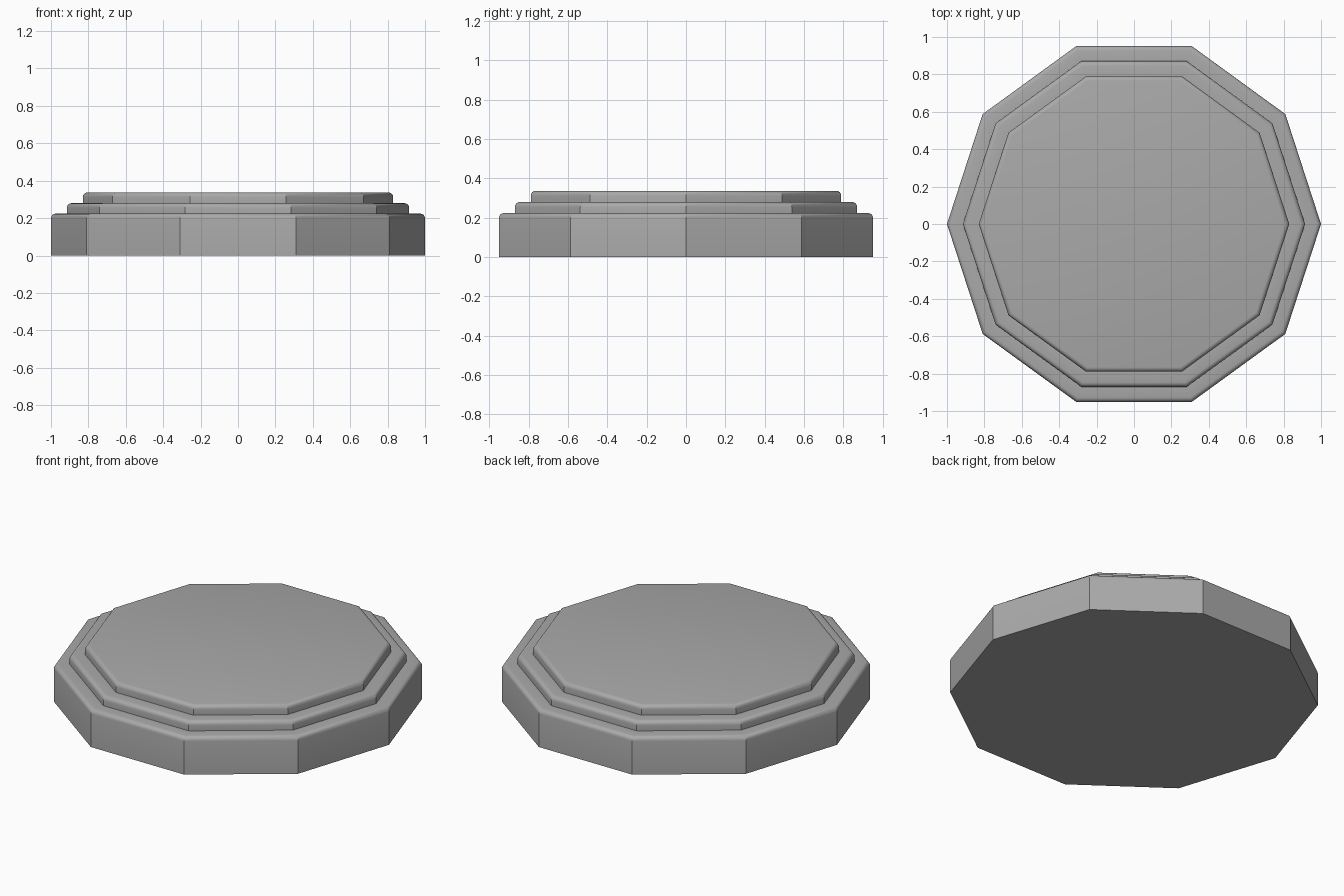
import bpy
import bmesh
import math

SIDES = 10
ROUNDING = 0.025
BEVEL_STEPS = 4
# Corner radius and top height of each tier, lowest first
TIERS = [(1.0, 0.224), (0.915, 0.28), (0.83, 0.337)]

cube = bpy.data.objects.get("Cube")
if cube:
    bpy.data.objects.remove(cube, do_unlink=True)

# Plain grey stone
stone = bpy.data.materials.new("grey_stone")
stone.use_nodes = True
colour = (0.4, 0.4, 0.4, 1.0)
stone.diffuse_color = colour
stone.node_tree.nodes["Principled BSDF"].inputs["Base Color"].default_value = colour

# Stepped profile with a rounded lip on every tier
profile = []
floor = 0.0
for radius, top in TIERS:
    profile.append((radius, floor))
    for i in range(BEVEL_STEPS + 1):
        a = math.pi / 2 * i / BEVEL_STEPS
        profile.append((radius - ROUNDING * (1 - math.cos(a)),
                        top - ROUNDING * (1 - math.sin(a))))
    floor = top

# Sweep the profile around a ten-sided plan
bm = bmesh.new()
rings = []
for radius, z in profile:
    ring = []
    for i in range(SIDES):
        a = math.tau * i / SIDES
        ring.append(bm.verts.new((radius * math.cos(a), radius * math.sin(a), z)))
    rings.append(ring)

for low, high in zip(rings, rings[1:]):
    for i in range(SIDES):
        j = (i + 1) % SIDES
        bm.faces.new((low[i], low[j], high[j], high[i]))

# Flat underside and flat top
bm.faces.new(list(reversed(rings[0])))
bm.faces.new(rings[-1])
bmesh.ops.recalc_face_normals(bm, faces=bm.faces)

mesh = bpy.data.meshes.new("stepped_base")
bm.to_mesh(mesh)
bm.free()
mesh.materials.append(stone)
base = bpy.data.objects.new("stepped_base", mesh)
bpy.context.collection.objects.link(base)

# Smooth the lips while the corners stay crisp
bpy.ops.object.select_all(action="DESELECT")
base.select_set(True)
bpy.context.view_layer.objects.active = base
bpy.ops.object.shade_smooth_by_angle(angle=math.radians(30))
